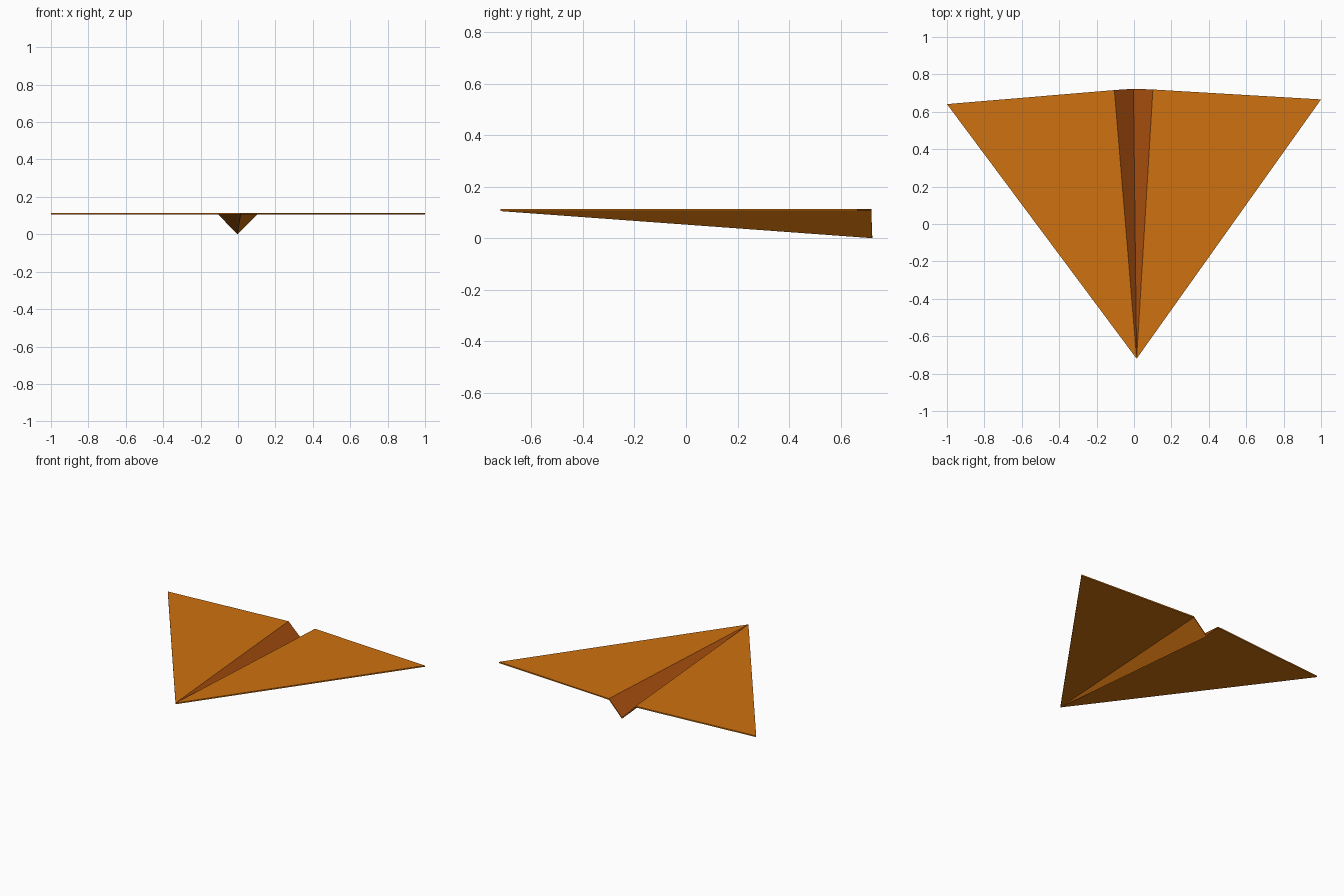
import bpy, bmesh
from mathutils import Vector

if "Cube" in bpy.data.objects:
    bpy.data.objects.remove(bpy.data.objects["Cube"])


def material(name, rgb):
    m = bpy.data.materials.new(name)
    m.diffuse_color = (*rgb, 1)
    m.use_nodes = True
    m.node_tree.nodes["Principled BSDF"].inputs["Base Color"].default_value = m.diffuse_color
    return m


ORANGE = material("orange paper", (0.62, 0.165, 0.005))
RUST = material("rust fold", (0.44, 0.085, 0.005))
THICK = 0.009

# Underside corners of the folded sheet (yawed very slightly)
NOSE = Vector((0.014, -0.72, 0.105))
KEEL = Vector((-0.003, 0.723, 0.0))
SIDES = {
    "left": (Vector((-1.0, 0.641, 0.105)), Vector((-0.105, 0.716, 0.105))),
    "right": (Vector((1.0, 0.666, 0.105)), Vector((0.101, 0.719, 0.105))),
}


def sheet(name, corners, top_material):
    """Thin triangular panel, thickened upwards, with its own top colour."""
    bm = bmesh.new()
    low = [bm.verts.new(c) for c in corners]
    high = [bm.verts.new(c + Vector((0, 0, THICK))) for c in corners]
    bm.faces.new(low)
    top = bm.faces.new(high)
    top.material_index = 1
    for i in range(3):
        j = (i + 1) % 3
        bm.faces.new((low[i], low[j], high[j], high[i]))
    bmesh.ops.recalc_face_normals(bm, faces=bm.faces)
    me = bpy.data.meshes.new(name)
    bm.to_mesh(me)
    bm.free()
    me.materials.append(ORANGE)
    me.materials.append(top_material)
    bpy.context.collection.objects.link(bpy.data.objects.new(name, me))


# Flat wings and the V-shaped fold between them
for side, (tip, hinge) in SIDES.items():
    sheet(side + "_wing", (NOSE, tip, hinge), ORANGE)
    sheet(side + "_fold", (NOSE, hinge, KEEL), RUST)
